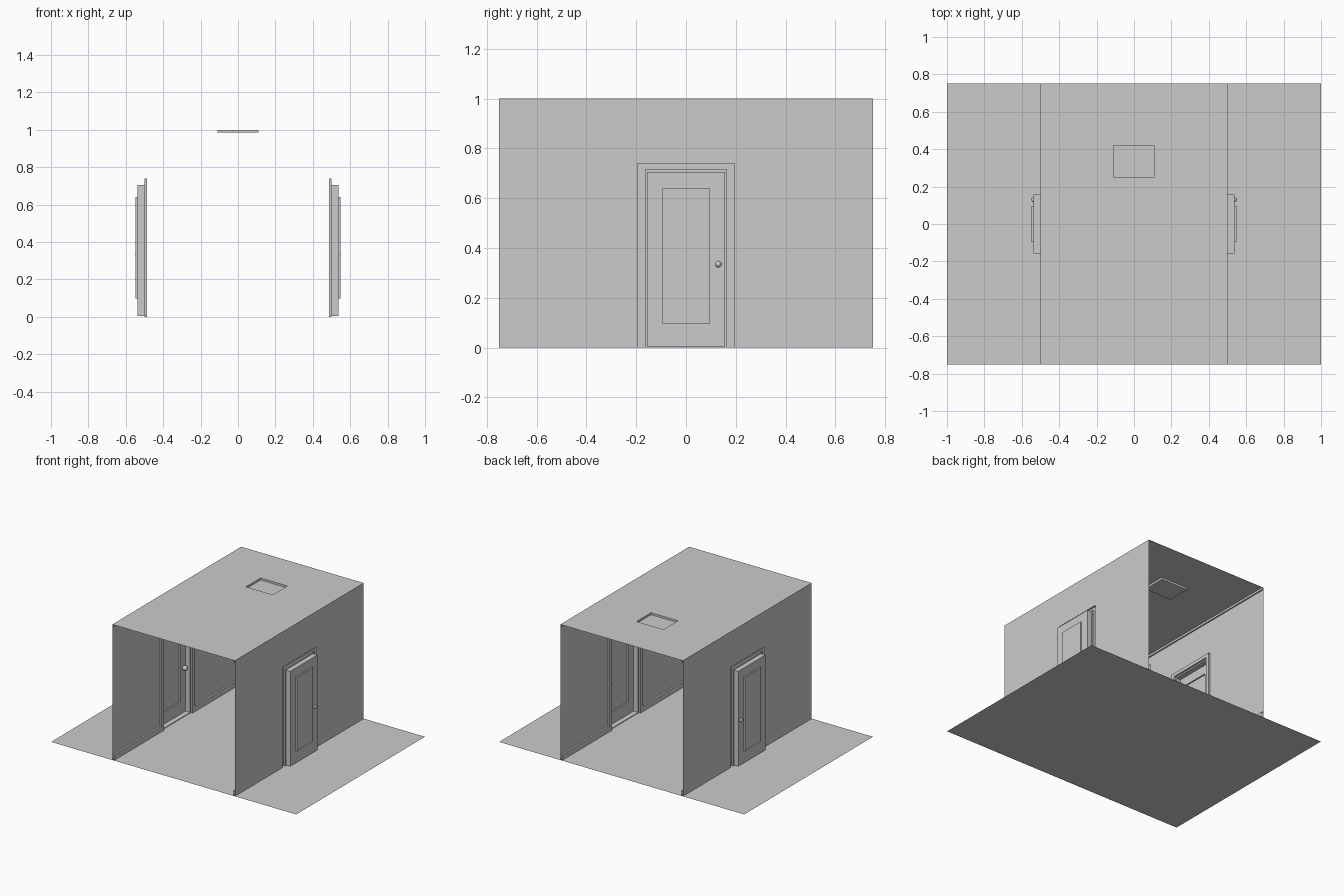
import bpy, bmesh

cube = bpy.data.objects.get("Cube")
if cube:
    bpy.data.objects.remove(cube, do_unlink=True)

grey = bpy.data.materials.new("plain_grey")
grey.use_nodes = True
grey.diffuse_color = (0.6, 0.6, 0.6, 1)
grey.node_tree.nodes["Principled BSDF"].inputs["Base Color"].default_value = (0.6, 0.6, 0.6, 1)

WALL_X, DEPTH, HEIGHT = 0.5, 0.75, 1.0
CASING, CASING_TOP = 0.195, 0.74


def finish(name, bm, mirror=False):
    mesh = bpy.data.meshes.new(name)
    bm.to_mesh(mesh)
    bm.free()
    mesh.materials.append(grey)
    obj = bpy.data.objects.new(name, mesh)
    bpy.context.collection.objects.link(obj)
    if mirror:
        obj.modifiers.new("other_side", 'MIRROR').use_axis[0] = True
    return obj


def rings(name, loops, cap=True, mirror=False):
    """Join successive four-cornered loops into one surface."""
    bm = bmesh.new()
    rows = [[bm.verts.new(p) for p in loop] for loop in loops]
    for a, b in zip(rows, rows[1:]):
        for i in range(4):
            j = (i + 1) % 4
            bm.faces.new((a[i], a[j], b[j], b[i]))
    if cap:
        bm.faces.new(rows[-1])
    return finish(name, bm, mirror)


def flat_rect(x, y0, y1, z):
    return [(-x, y0, z), (x, y0, z), (x, y1, z), (-x, y1, z)]


def upright_rect(half, bottom, top, x):
    return [(x, -half, bottom), (x, half, bottom), (x, half, top), (x, -half, top)]


def strip(name, profile, spans):
    """Sweep an open x-z profile along y, on both walls."""
    bm = bmesh.new()
    for y0, y1 in spans:
        a = [bm.verts.new((x, y0, z)) for x, z in profile]
        b = [bm.verts.new((x, y1, z)) for x, z in profile]
        for i in range(len(profile) - 1):
            bm.faces.new((a[i], b[i], b[i + 1], a[i + 1]))
    finish(name, bm, True)


# Floor, wider than the room
rings("floor", [flat_rect(1, -DEPTH, DEPTH, 0)])

# Ceiling with a shallow hatch recess
rings("ceiling", [flat_rect(WALL_X, -DEPTH, DEPTH, HEIGHT),
                  flat_rect(0.11, 0.25, 0.42, HEIGHT),
                  flat_rect(0.11, 0.25, 0.42, 0.985)])

# Side walls with a doorway cut
bm = bmesh.new()
for y0, y1, z0 in ((-DEPTH, -CASING, 0), (-CASING, CASING, CASING_TOP), (CASING, DEPTH, 0)):
    corners = [(y0, z0), (y1, z0), (y1, HEIGHT), (y0, HEIGHT)]
    if z0 == 0:
        # keep the wall joints matching at the doorway top
        side = 1 if y1 < 0 else 3
        corners.insert(side + 1, ((y1 if y1 < 0 else y0), CASING_TOP))
    bm.faces.new([bm.verts.new((WALL_X, y, z)) for y, z in corners])
bmesh.ops.remove_doubles(bm, verts=bm.verts, dist=0.0001)
bmesh.ops.dissolve_limit(bm, angle_limit=0.01, verts=bm.verts, edges=bm.edges)
finish("side_walls", bm, True)

# Casing standing into the room
rings("door_casings", [upright_rect(CASING, 0, CASING_TOP, WALL_X),
                       upright_rect(CASING, 0, CASING_TOP, 0.487),
                       upright_rect(0.165, 0, 0.715, 0.487),
                       upright_rect(0.165, 0, 0.715, WALL_X),
                       upright_rect(0.157, 0.005, 0.705, WALL_X)], False, True)

# Door set back in its jamb, with a pressed panel
rings("doors", [upright_rect(0.157, 0.005, 0.705, WALL_X),
                upright_rect(0.157, 0.005, 0.705, 0.537),
                upright_rect(0.095, 0.097, 0.64, 0.537),
                upright_rect(0.095, 0.097, 0.64, 0.547)], True, True)

# Baseboards and thin ceiling trim
strip("baseboards", [(WALL_X, 0.04), (0.487, 0.04), (0.487, 0)],
      [(-DEPTH, -CASING), (CASING, DEPTH)])
strip("ceiling_trim", [(0.49, HEIGHT), (0.49, 0.985), (WALL_X, 0.985)], [(-DEPTH, DEPTH)])

# Knobs: a ball inside the room and a small one outside
for side, label in ((1, "left"), (-1, "right")):
    for x, radius, place in ((0.523, 0.018, "inner"), (0.537, 0.0125, "outer")):
        bpy.ops.mesh.primitive_uv_sphere_add(segments=24, ring_count=12, radius=radius,
                                             location=(side * x, 0.13, 0.335))
        knob = bpy.context.object
        knob.name = f"{label}_{place}_knob"
        knob.data.materials.append(grey)
        bpy.ops.object.shade_smooth()
